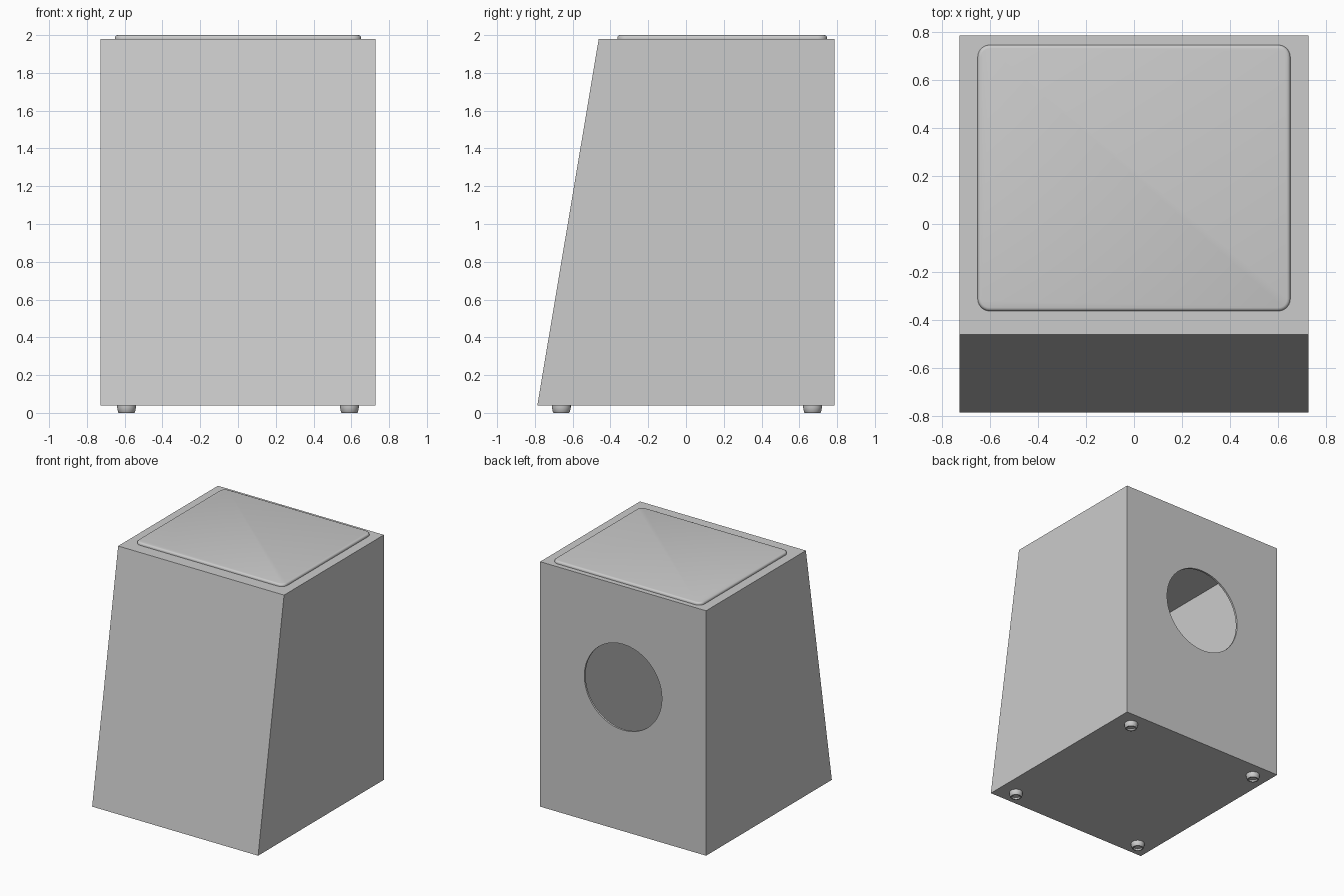
import bpy, bmesh
from math import cos, sin, pi, radians

if "Cube" in bpy.data.objects:
    bpy.data.objects.remove(bpy.data.objects["Cube"])

W, B, F_LOW, F_TOP = 0.727, 0.787, -0.787, -0.462
Z0, Z1 = 0.04, 1.98


def finish(bm, name, angle=35):
    bmesh.ops.recalc_face_normals(bm, faces=bm.faces)
    me = bpy.data.meshes.new(name)
    bm.to_mesh(me)
    bm.free()
    ob = bpy.data.objects.new(name, me)
    bpy.context.collection.objects.link(ob)
    bpy.ops.object.select_all(action='DESELECT')
    ob.select_set(True)
    bpy.context.view_layer.objects.active = ob
    bpy.ops.object.shade_smooth_by_angle(angle=radians(angle))
    return ob


# Hollow cabinet: sloped front, thin walls, round opening in the back
bm = bmesh.new()
side = [(F_LOW, Z0), (B, Z0), (B, Z1), (F_TOP, Z1)]
L = [bm.verts.new((-W, y, z)) for y, z in side]
R = [bm.verts.new((W, y, z)) for y, z in side]
bm.faces.new(L)
bm.faces.new(R[::-1])
for i, j in ((0, 1), (2, 3), (3, 0)):
    bm.faces.new((L[i], R[i], R[j], L[j]))
N, HOLE_R, HOLE_Z = 48, 0.34, 1.18
rings = [[bm.verts.new((HOLE_R * cos(2 * pi * k / N), y, HOLE_Z + HOLE_R * sin(2 * pi * k / N)))
          for k in range(N)] for y in (B, B - 0.015)]
edges = [bm.edges.new((rings[0][k], rings[0][(k + 1) % N])) for k in range(N)]
corners = [L[1], R[1], R[2], L[2]]
for k in range(4):
    a, b = corners[k], corners[(k + 1) % 4]
    edges.append(bm.edges.get((a, b)) or bm.edges.new((a, b)))
bmesh.ops.triangle_fill(bm, edges=edges, use_beauty=True)
for k in range(N):
    n = (k + 1) % N
    bm.faces.new((rings[0][k], rings[0][n], rings[1][n], rings[1][k]))
finish(bm, "cabinet")

# Raised top panel with rounded corners and a softened upper edge
bm = bmesh.new()
bmesh.ops.create_cube(bm, size=1)
for v in bm.verts:
    v.co = (v.co.x * 1.304, v.co.y * 1.11 + 0.192, 1.98 + (v.co.z + 0.5) * 0.02)
upright = [e for e in bm.edges if abs(e.verts[0].co.z - e.verts[1].co.z) > 0.01]
bmesh.ops.bevel(bm, geom=upright, offset=0.05, segments=6, profile=0.5, affect='EDGES')
rim = [e for e in bm.edges if all(v.co.z > 1.995 for v in e.verts)]
bmesh.ops.bevel(bm, geom=rim, offset=0.014, segments=3, profile=0.5, affect='EDGES')
finish(bm, "top_panel")


# Small tapered feet with a shallow recess underneath
def foot(name, x, y):
    bm = bmesh.new()
    n = 24
    profile = [(0.05, 0.042), (0.05, 0.03), (0.045, 0.004), (0.041, 0.0), (0.032, 0.0), (0.029, 0.012)]
    loops = [[bm.verts.new((x + r * cos(2 * pi * k / n), y + r * sin(2 * pi * k / n), z))
              for k in range(n)] for r, z in profile]
    for a, b in zip(loops, loops[1:]):
        for k in range(n):
            bm.faces.new((a[k], a[(k + 1) % n], b[(k + 1) % n], b[k]))
    bm.faces.new(loops[-1])
    finish(bm, name)


for sx, lr in ((-1, "left"), (1, "right")):
    for y, fb in ((-0.66, "front"), (0.67, "back")):
        foot(f"foot_{fb}_{lr}", sx * 0.59, y)
